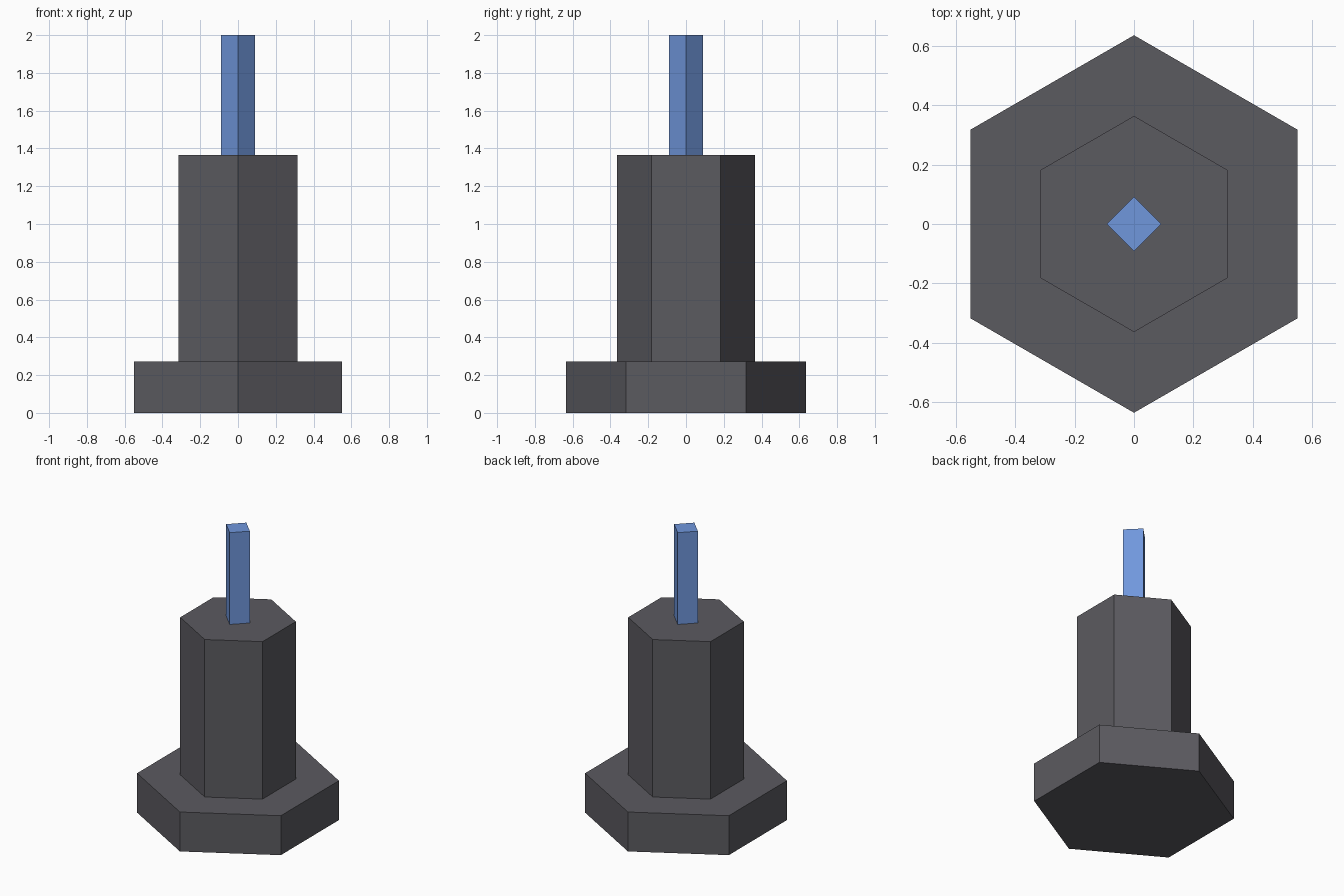
import bpy

if "Cube" in bpy.data.objects:
    bpy.data.objects.remove(bpy.data.objects["Cube"])


def material(name, rgb):
    mat = bpy.data.materials.new(name)
    mat.diffuse_color = (*rgb, 1.0)
    mat.use_nodes = True
    mat.node_tree.nodes["Principled BSDF"].inputs["Base Color"].default_value = mat.diffuse_color
    return mat


def prism(name, sides, radius, bottom, top, mat):
    """Upright flat-sided prism with a corner pointing along y."""
    bpy.ops.mesh.primitive_cylinder_add(
        vertices=sides, radius=radius, depth=top - bottom,
        location=(0, 0, (bottom + top) / 2))
    obj = bpy.context.object
    obj.name = name
    obj.data.materials.append(mat)
    return obj


grey = material("dark grey", (0.105, 0.103, 0.117))
blue = material("blue", (0.162, 0.31, 0.72))

# Wide hexagonal foot, hexagonal column, square rod on top
prism("base", 6, 0.636, 0.0, 0.273, grey)
prism("column", 6, 0.364, 0.273, 1.364, grey)
prism("rod", 4, 0.091, 1.364, 2.0, blue)
